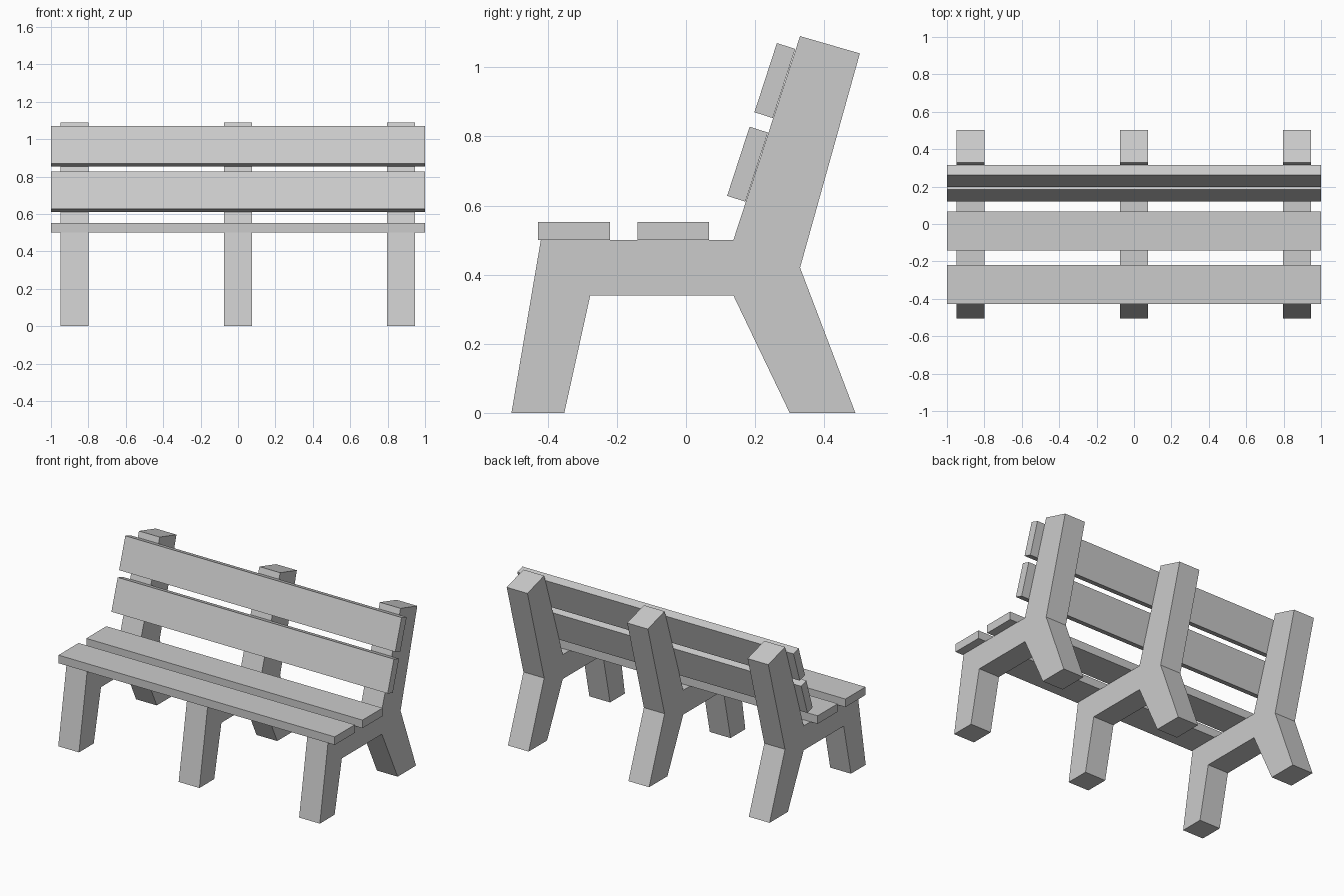
import bpy
import bmesh

cube = bpy.data.objects.get("Cube")
if cube:
    bpy.data.objects.remove(cube, do_unlink=True)

# Single flat grey
grey = bpy.data.materials.new("light grey")
grey.use_nodes = True
color = (0.6, 0.6, 0.6, 1.0)
grey.diffuse_color = color
grey.node_tree.nodes["Principled BSDF"].inputs["Base Color"].default_value = color


def extrude_profile(name, profile, x_min, x_max):
    """Extrude a (y, z) outline along x into a solid part."""
    bm = bmesh.new()
    face = bm.faces.new([bm.verts.new((x_min, y, z)) for y, z in profile])
    result = bmesh.ops.extrude_face_region(bm, geom=[face])
    moved = [v for v in result["geom"] if isinstance(v, bmesh.types.BMVert)]
    bmesh.ops.translate(bm, verts=moved, vec=(x_max - x_min, 0, 0))
    bmesh.ops.recalc_face_normals(bm, faces=bm.faces)
    mesh = bpy.data.meshes.new(name)
    bm.to_mesh(mesh)
    bm.free()
    mesh.materials.append(grey)
    obj = bpy.data.objects.new(name, mesh)
    bpy.context.collection.objects.link(obj)
    return obj


# Supports: front leg, seat rail, splayed rear leg and leaning back post in one
support = [(-0.505, 0), (-0.352, 0), (-0.277, 0.34), (0.137, 0.34),
           (0.30, 0), (0.49, 0), (0.33, 0.42), (0.503, 1.04),
           (0.33, 1.09), (0.137, 0.5), (-0.42, 0.5)]
for side, x in (("right", -0.873), ("middle", -0.001), ("left", 0.871)):
    extrude_profile(side + "_support", support, x - 0.075, x + 0.075)

# Seat planks
for name, y in (("front_seat_plank", -0.428), ("rear_seat_plank", -0.141)):
    outline = [(y, 0.5), (y + 0.208, 0.5), (y + 0.208, 0.553), (y, 0.553)]
    extrude_profile(name, outline, -1, 1)

# Backrest planks, lying against the leaning posts
for name, y, z in (("lower_back_plank", 0.119, 0.628),
                   ("upper_back_plank", 0.198, 0.870)):
    outline = [(y, z), (y + 0.053, z - 0.017),
               (y + 0.118, z + 0.183), (y + 0.065, z + 0.200)]
    extrude_profile(name, outline, -1, 1)
